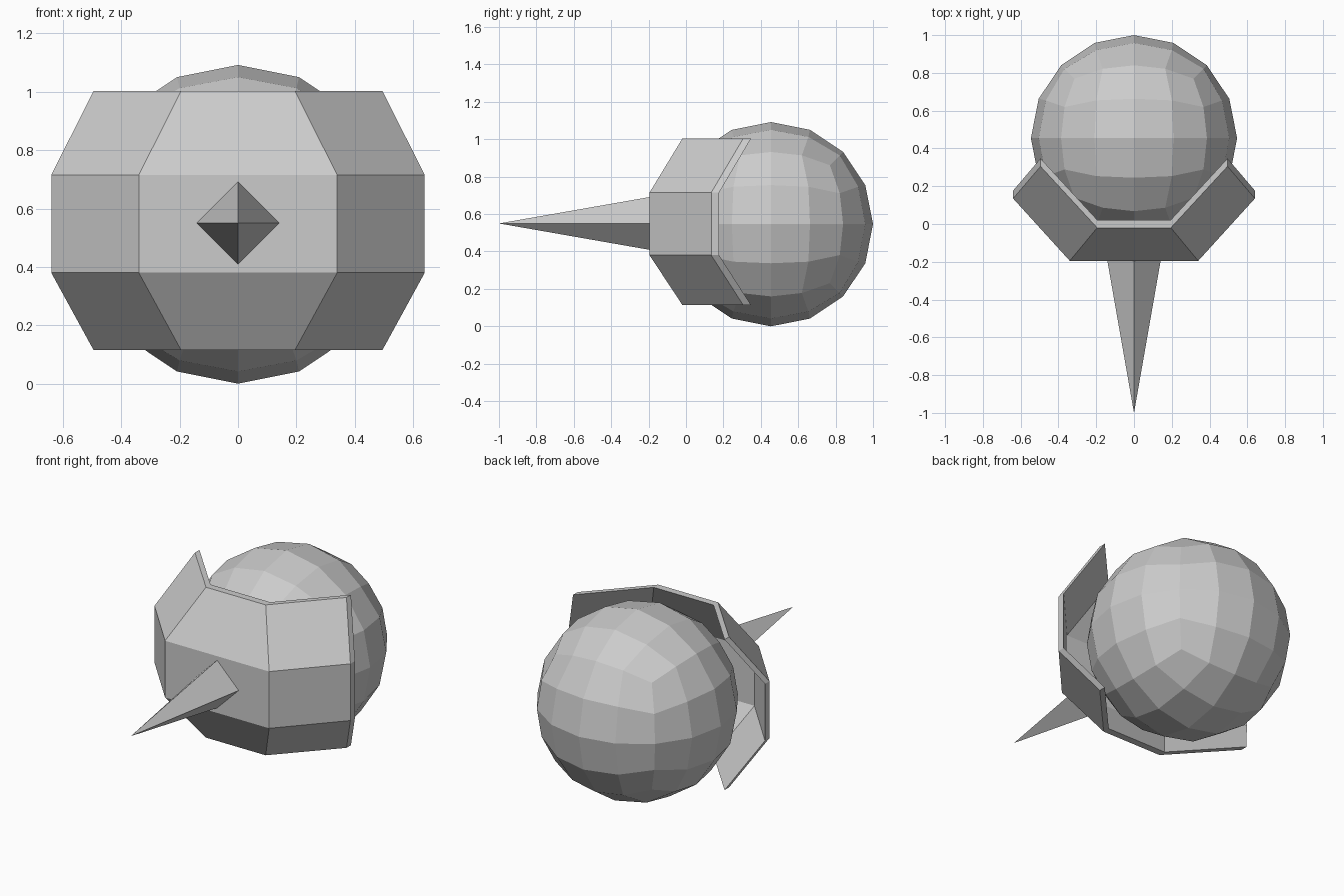
import bpy, bmesh, math
from mathutils import Vector, Matrix

if "Cube" in bpy.data.objects:
    bpy.data.objects.remove(bpy.data.objects["Cube"])


def finish(bm, name):
    bmesh.ops.recalc_face_normals(bm, faces=bm.faces)
    mesh = bpy.data.meshes.new(name)
    bm.to_mesh(mesh)
    bm.free()
    obj = bpy.data.objects.new(name, mesh)
    bpy.context.collection.objects.link(obj)
    return obj


# Round body: cube subdivided twice, pushed out to a sphere at each step
R = 0.546
bm = bmesh.new()
bmesh.ops.create_cube(bm, size=2)
for step in range(2):
    for v in bm.verts:
        v.co = v.co.normalized() * R
    bmesh.ops.subdivide_edges(bm, edges=bm.edges[:], cuts=1, use_grid_fill=True)
for v in bm.verts:
    v.co = v.co.normalized() * R + Vector((0, 0.454, R))
finish(bm, "round_body")

# Front shield: faceted shell of three by three panels, thickened straight back
# Each row: outer x, wing y, inner x, front y, z
rows = [(0.495, 0.305, 0.195, -0.02, 0.115),
        (0.64, 0.135, 0.34, -0.195, 0.38),
        (0.64, 0.135, 0.34, -0.195, 0.715),
        (0.495, 0.305, 0.195, -0.02, 1.003)]
bm = bmesh.new()
grid = [[bm.verts.new(p) for p in ((-xo, yw, z), (-xi, yf, z), (xi, yf, z), (xo, yw, z))]
        for xo, yw, xi, yf, z in rows]
for low, high in zip(grid, grid[1:]):
    for i in range(3):
        bm.faces.new((low[i], low[i + 1], high[i + 1], high[i]))
ret = bmesh.ops.extrude_face_region(bm, geom=bm.faces[:], use_keep_orig=True)
moved = [g for g in ret["geom"] if isinstance(g, bmesh.types.BMVert)]
bmesh.ops.translate(bm, verts=moved, vec=(0, 0.042, 0))
finish(bm, "front_shield")

# Spike: four-sided pyramid pointing forward, edges up, down and sideways
bm = bmesh.new()
bmesh.ops.create_cone(bm, cap_ends=True, segments=4, radius1=0.141, radius2=0, depth=0.805,
                      matrix=Matrix.Translation((0, -0.5975, 0.55)) @ Matrix.Rotation(math.pi / 2, 4, 'X'))
bmesh.ops.remove_doubles(bm, verts=bm.verts[:], dist=1e-4)
finish(bm, "spike")
